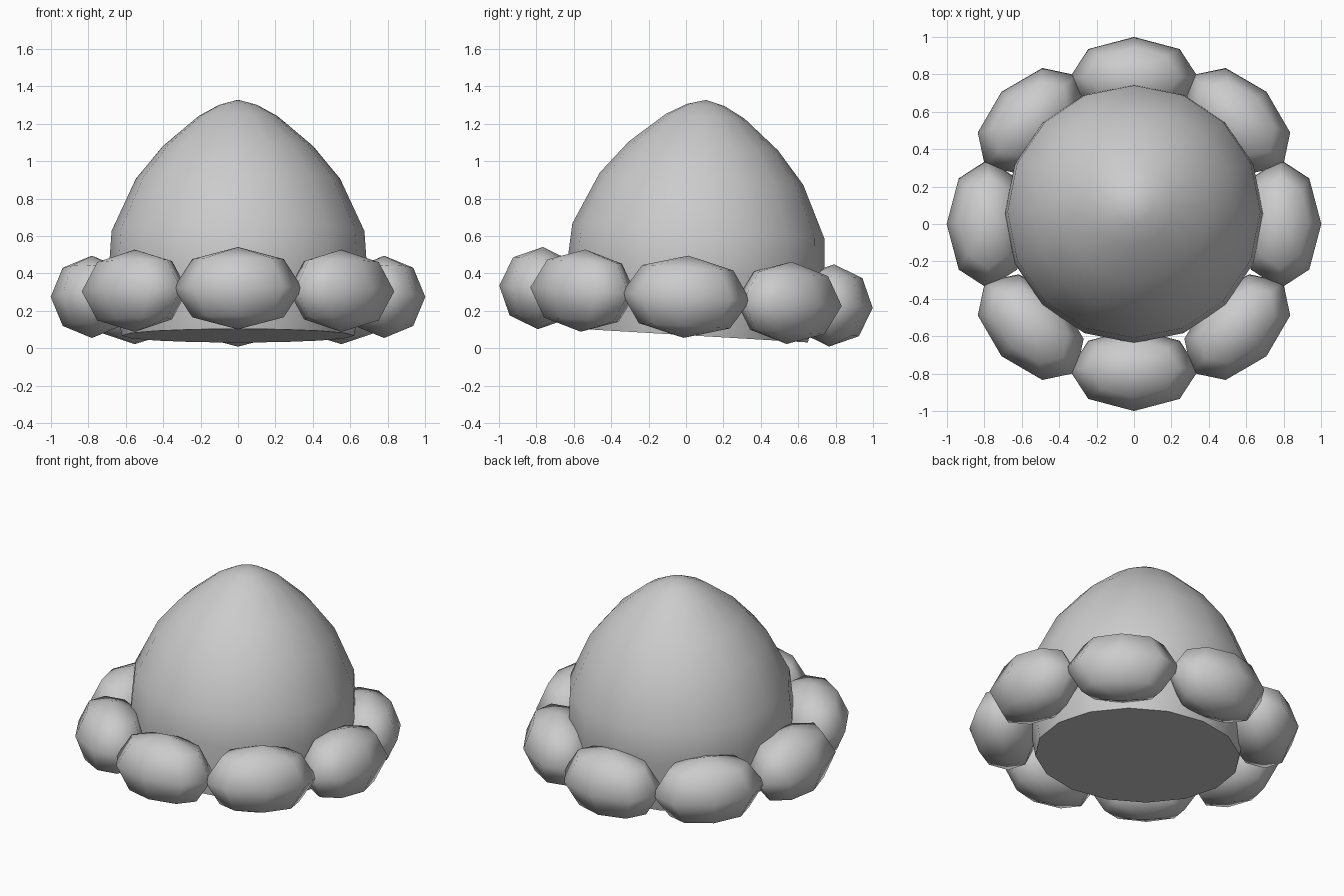
import bpy, bmesh
from math import cos, sin, pi, radians
from mathutils import Matrix, Vector

if "Cube" in bpy.data.objects:
    bpy.data.objects.remove(bpy.data.objects["Cube"])

# Whole model leans slightly backwards about the ring centre
PIVOT = Vector((0, 0, 0.275))
TILT = (Matrix.Translation(PIVOT) @ Matrix.Rotation(radians(-3.4), 4, 'X')
        @ Matrix.Translation(-PIVOT))


def finish(bm, name, angle):
    bmesh.ops.recalc_face_normals(bm, faces=bm.faces)
    mesh = bpy.data.meshes.new(name)
    bm.to_mesh(mesh)
    bm.free()
    obj = bpy.data.objects.new(name, mesh)
    bpy.context.collection.objects.link(obj)
    bpy.ops.object.select_all(action='DESELECT')
    obj.select_set(True)
    bpy.context.view_layer.objects.active = obj
    bpy.ops.object.shade_smooth_by_angle(angle=radians(angle))
    return obj


# Dome: 16-sided revolved profile with a closed base
profile = [(0.62, 0.07), (0.69, 0.42), (0.675, 0.63), (0.545, 0.91),
           (0.40, 1.085), (0.21, 1.245), (0.10, 1.305)]
SIDES = 16
bm = bmesh.new()
rings = [[bm.verts.new((r * cos(2 * pi * i / SIDES), r * sin(2 * pi * i / SIDES) + 0.045, z))
          for i in range(SIDES)] for r, z in profile]
for low, high in zip(rings, rings[1:]):
    for i in range(SIDES):
        j = (i + 1) % SIDES
        bm.faces.new((low[i], low[j], high[j], high[i]))
apex = bm.verts.new((0, 0.045, 1.332))
for i in range(SIDES):
    bm.faces.new((rings[-1][i], rings[-1][(i + 1) % SIDES], apex))
bm.faces.new(rings[0][::-1])
bm.transform(TILT)
finish(bm, "dome", 60)

# Ring of eight low-poly puffs around the base
for k in range(8):
    bm = bmesh.new()
    bmesh.ops.create_uvsphere(
        bm, u_segments=8, v_segments=4, radius=1,
        matrix=(TILT @ Matrix.Rotation(k * pi / 4, 4, 'Z')
                @ Matrix.Translation((0.78, 0, 0.275))
                @ Matrix.Diagonal((0.22, 0.345, 0.22, 1))))
    finish(bm, f"base_puff_{k + 1}", 80)
